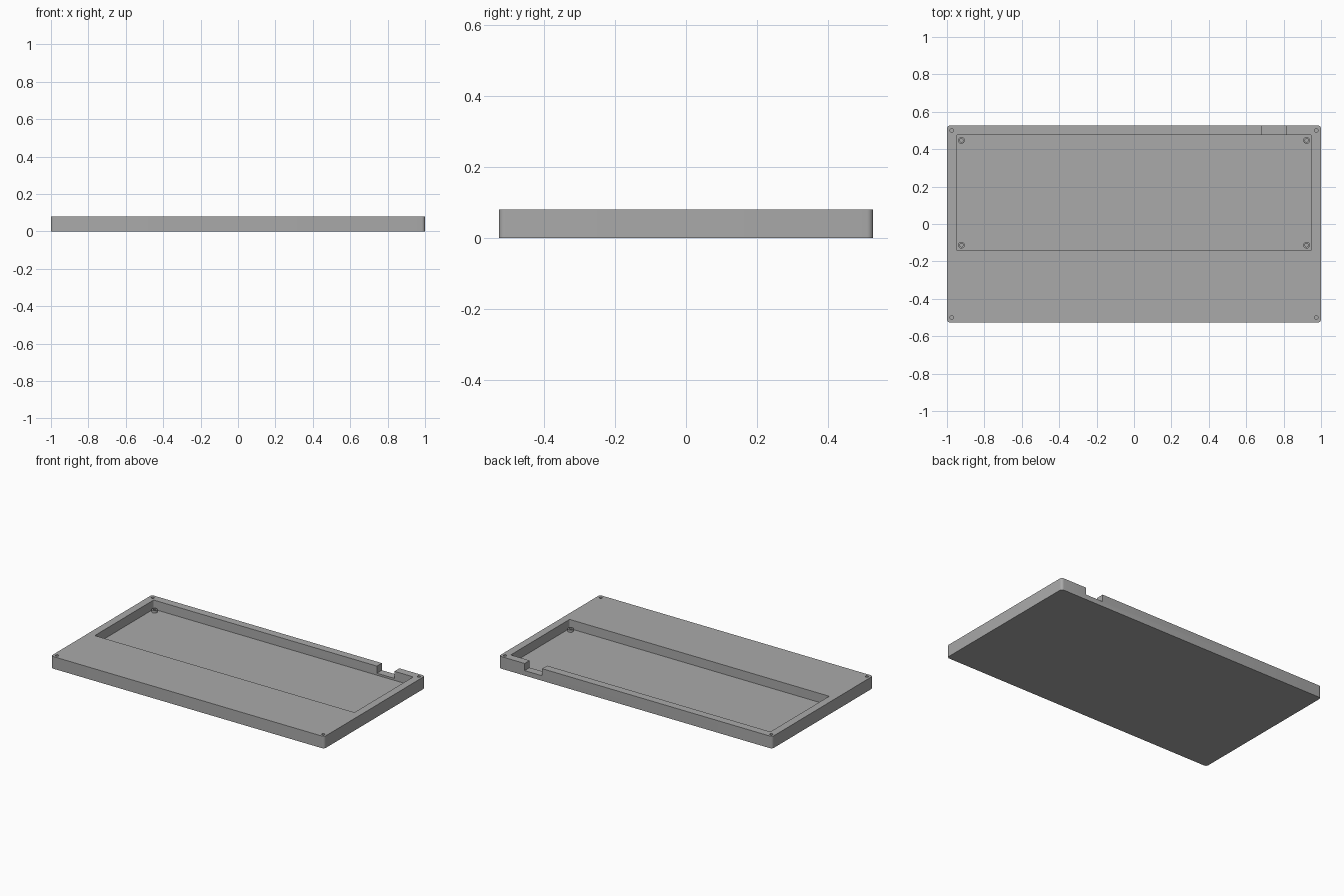
import bpy
import bmesh
from math import cos, sin, pi

cube = bpy.data.objects.get("Cube")
if cube:
    bpy.data.objects.remove(cube, do_unlink=True)

GREY = (0.4, 0.4, 0.4, 1.0)
grey = bpy.data.materials.new("plain grey")
grey.use_nodes = True
grey.diffuse_color = GREY
grey.node_tree.nodes["Principled BSDF"].inputs["Base Color"].default_value = GREY

HEIGHT, FLOOR = 0.08, 0.02


def prism(name, outline, z0, z1):
    """Extrude a flat outline from z0 up to z1."""
    bm = bmesh.new()
    base = bm.faces.new([bm.verts.new((x, y, z0)) for x, y in outline])
    up = bmesh.ops.extrude_face_region(bm, geom=[base])["geom"]
    top = [v for v in up if isinstance(v, bmesh.types.BMVert)]
    bmesh.ops.translate(bm, verts=top, vec=(0, 0, z1 - z0))
    bmesh.ops.recalc_face_normals(bm, faces=bm.faces)
    mesh = bpy.data.meshes.new(name)
    bm.to_mesh(mesh)
    bm.free()
    mesh.materials.append(grey)
    ob = bpy.data.objects.new(name, mesh)
    bpy.context.collection.objects.link(ob)
    return ob


def circle(cx, cy, r, n=24):
    return [(cx + r * cos(2 * pi * i / n), cy + r * sin(2 * pi * i / n)) for i in range(n)]


def rounded_rect(x0, x1, y0, y1, r, n=6):
    corners = [(x1 - r, y1 - r), (x0 + r, y1 - r), (x0 + r, y0 + r), (x1 - r, y0 + r)]
    return [(cx + r * cos((q + i / n) * pi / 2), cy + r * sin((q + i / n) * pi / 2))
            for q, (cx, cy) in enumerate(corners) for i in range(n + 1)]


def cut(target, cutter):
    """Subtract the cutter, then remove it."""
    mod = target.modifiers.new("cut", "BOOLEAN")
    mod.operation, mod.solver, mod.object = "DIFFERENCE", "EXACT", cutter
    bpy.context.view_layer.objects.active = target
    bpy.ops.object.modifier_apply(modifier=mod.name)
    bpy.data.objects.remove(cutter, do_unlink=True)


def smooth(ob):
    bpy.ops.object.select_all(action="DESELECT")
    ob.select_set(True)
    bpy.context.view_layer.objects.active = ob
    bpy.ops.object.shade_smooth_by_angle(angle=pi / 6)


# Tray body with a wide pocket towards the back
body = prism("tray_body", rounded_rect(-1, 1, -0.527, 0.527, 0.018), 0, HEIGHT)
cut(body, prism("pocket", rounded_rect(-0.95, 0.95, -0.14, 0.475, 0.006), FLOOR, 0.12))

# Cable notch through the back wall
cut(body, prism("notch", [(0.684, 0.45), (0.812, 0.45), (0.812, 0.6), (0.684, 0.6)], 0.033, 0.12))

# Blind screw holes in the four corners
for sx in (-1, 1):
    for sy in (-1, 1):
        cut(body, prism("screw_hole", circle(sx * 0.974, sy * 0.5, 0.01), FLOOR, 0.12))
smooth(body)

# Hollow standoffs in the pocket corners
for side, x in (("right", -0.923), ("left", 0.923)):
    for end, y in (("front", -0.113), ("back", 0.447)):
        post = prism(f"standoff_{end}_{side}", circle(x, y, 0.018), FLOOR - 0.004, FLOOR + 0.016)
        cut(post, prism("bore", circle(x, y, 0.009), FLOOR + 0.001, 0.12))
        smooth(post)
